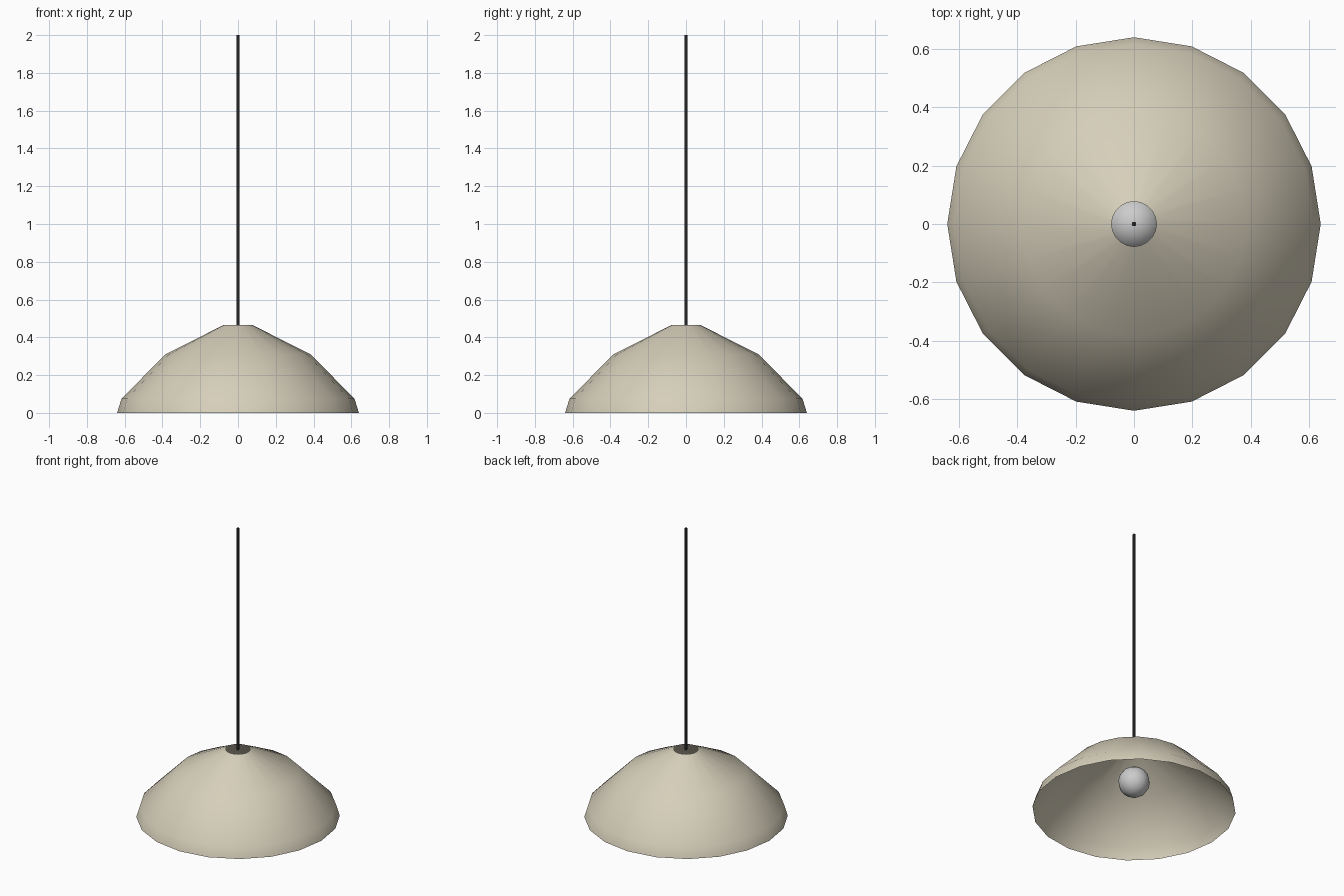
import bpy, bmesh, math

if "Cube" in bpy.data.objects:
    bpy.data.objects.remove(bpy.data.objects["Cube"])


def material(name, color):
    m = bpy.data.materials.new(name)
    m.diffuse_color = (*color, 1)
    m.use_nodes = True
    m.node_tree.nodes["Principled BSDF"].inputs["Base Color"].default_value = m.diffuse_color
    return m


def lathe(name, profile, sides, mat):
    """Open surface of revolution from (radius, z) points."""
    bm = bmesh.new()
    rings = [[bm.verts.new((r * math.cos(2 * math.pi * i / sides),
                            r * math.sin(2 * math.pi * i / sides), z))
              for i in range(sides)] for r, z in profile]
    for a, b in zip(rings, rings[1:]):
        for i in range(sides):
            j = (i + 1) % sides
            bm.faces.new((a[i], a[j], b[j], b[i])).smooth = True
    me = bpy.data.meshes.new(name)
    bm.to_mesh(me)
    bm.free()
    ob = bpy.data.objects.new(name, me)
    bpy.context.collection.objects.link(ob)
    me.materials.append(mat)
    return ob


# Faceted dome shade, open at the rim and the top
lathe("shade", [(0.64, 0), (0.617, 0.075), (0.384, 0.31), (0.077, 0.465)], 20,
      material("cream", (0.67, 0.62, 0.49)))

# Bulb hanging inside the shade
bpy.ops.mesh.primitive_uv_sphere_add(segments=12, ring_count=8, radius=0.1,
                                     location=(0, 0, 0.2))
bulb = bpy.context.object
bulb.name = "bulb"
bpy.ops.object.shade_smooth()

# Thin suspension cable
bpy.ops.mesh.primitive_cylinder_add(vertices=8, radius=0.008, depth=1.54,
                                    location=(0, 0, 1.23))
cable = bpy.context.object
cable.name = "cable"
cable.data.materials.append(material("black", (0.02, 0.02, 0.02)))
bpy.ops.object.shade_smooth_by_angle(angle=math.radians(50))
